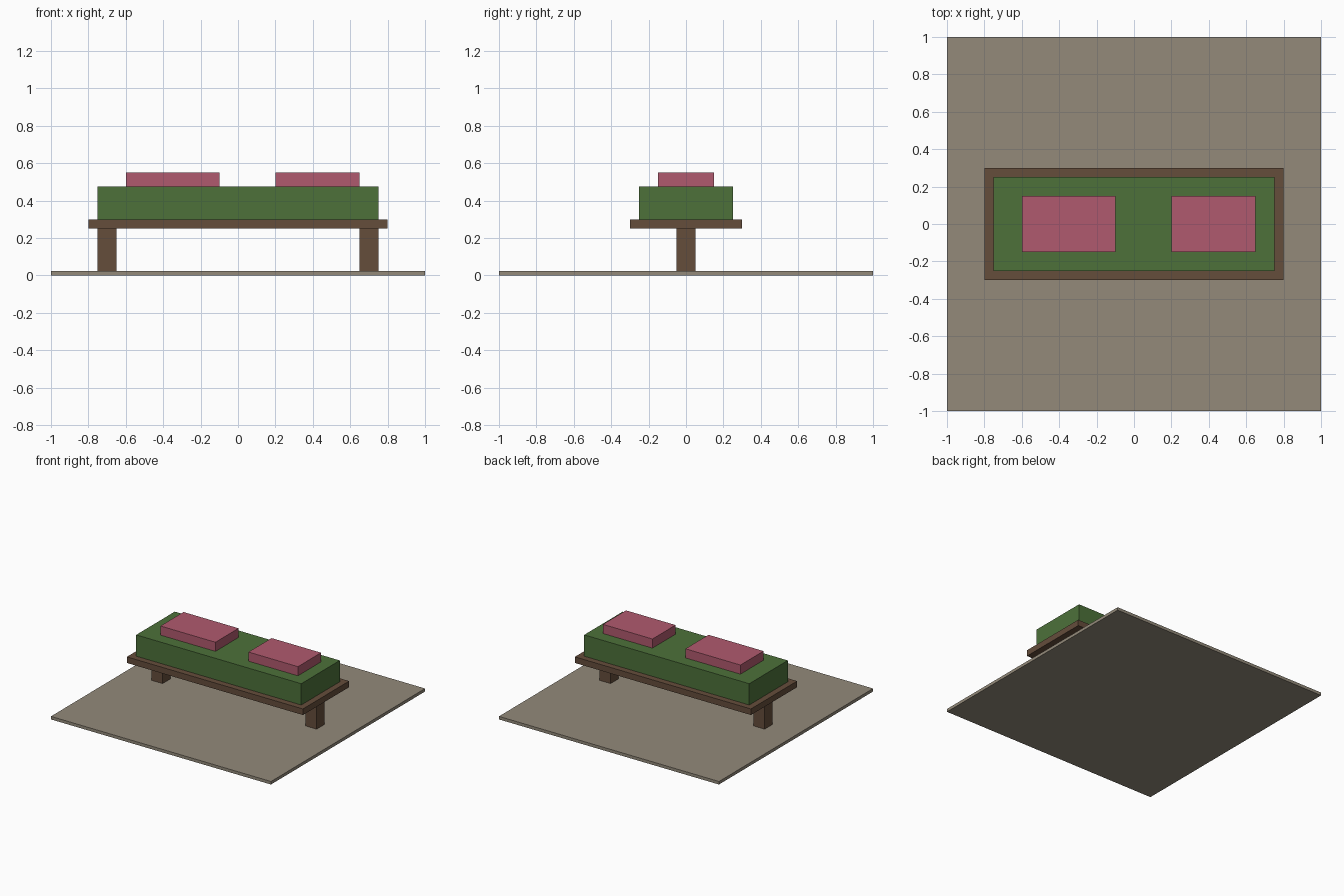
import bpy
import bmesh
from mathutils import Vector

if "Cube" in bpy.data.objects:
    bpy.data.objects.remove(bpy.data.objects["Cube"])


def material(name, rgb):
    mat = bpy.data.materials.new(name)
    mat.diffuse_color = (*rgb, 1.0)
    mat.use_nodes = True
    mat.node_tree.nodes["Principled BSDF"].inputs["Base Color"].default_value = mat.diffuse_color
    return mat


stone = material("stone_beige", (0.292, 0.254, 0.195))
wood = material("dark_wood", (0.130, 0.074, 0.044))
green = material("leaf_green", (0.074, 0.165, 0.042))
pink = material("blossom_pink", (0.434, 0.102, 0.156))


def box(name, x, y, z, mat):
    """Box spanning the (min, max) ranges x, y and z."""
    size = Vector((x[1] - x[0], y[1] - y[0], z[1] - z[0]))
    bm = bmesh.new()
    bmesh.ops.create_cube(bm, size=1.0)
    bmesh.ops.scale(bm, vec=size, verts=bm.verts)
    mesh = bpy.data.meshes.new(name)
    bm.to_mesh(mesh)
    bm.free()
    mesh.materials.append(mat)
    obj = bpy.data.objects.new(name, mesh)
    obj.location = (sum(x) / 2, sum(y) / 2, sum(z) / 2)
    bpy.context.collection.objects.link(obj)
    return obj


# Ground slab
box("ground_slab", (-1, 1), (-1, 1), (0, 0.025), stone)

# Shelf and its two posts
box("left_post", (-0.75, -0.65), (-0.05, 0.05), (0.025, 0.25), wood)
box("right_post", (0.65, 0.75), (-0.05, 0.05), (0.025, 0.25), wood)
box("shelf", (-0.8, 0.8), (-0.3, 0.3), (0.25, 0.30), wood)

# Foliage block with two flower beds on top
box("foliage", (-0.75, 0.75), (-0.25, 0.25), (0.30, 0.475), green)
box("left_flower_bed", (-0.6, -0.1), (-0.15, 0.15), (0.475, 0.55), pink)
box("right_flower_bed", (0.2, 0.65), (-0.15, 0.15), (0.475, 0.55), pink)
